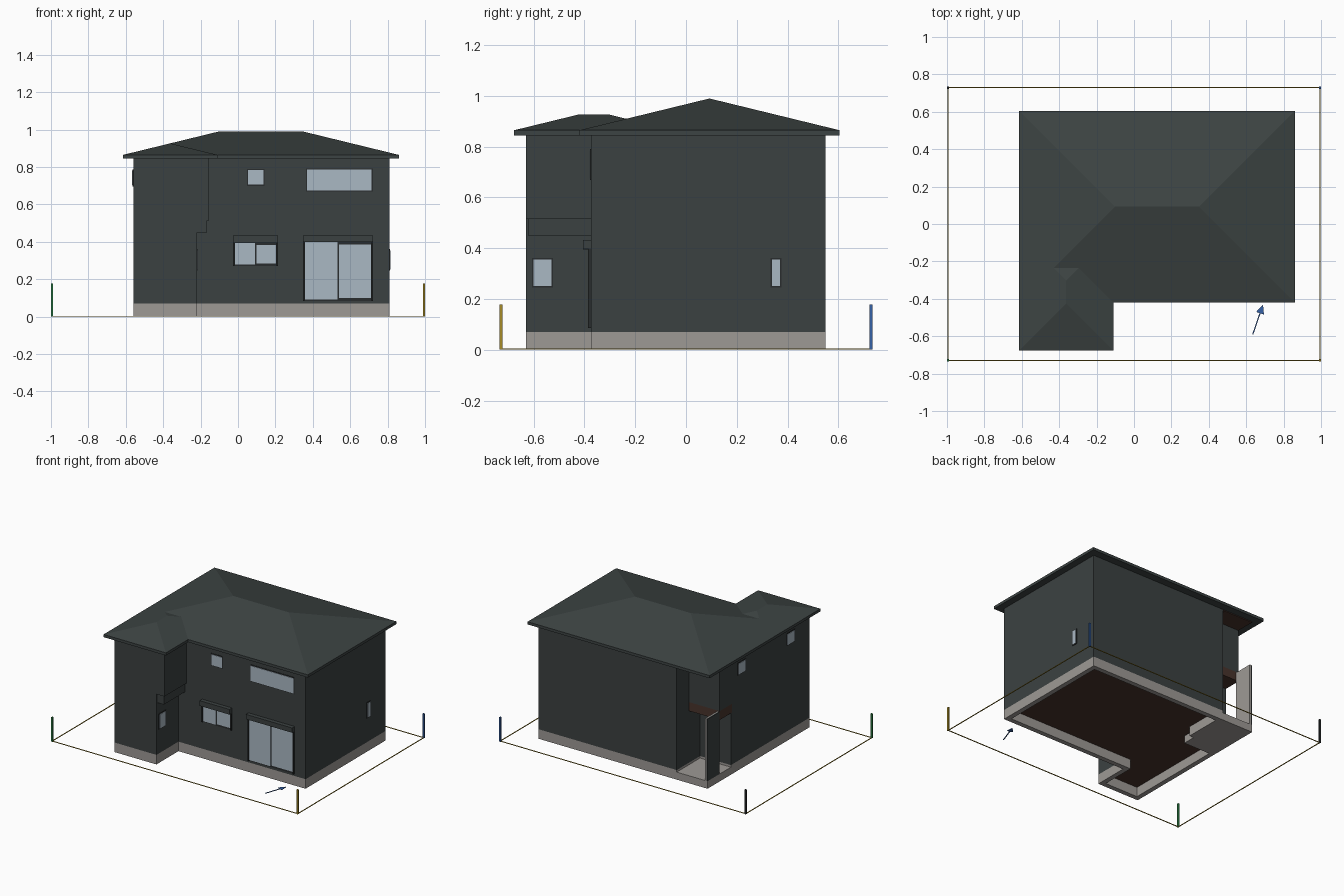
import bpy, bmesh, math
from mathutils import Vector

if "Cube" in bpy.data.objects:
    bpy.data.objects.remove(bpy.data.objects["Cube"])


def material(name, r, g, b):
    m = bpy.data.materials.new(name)
    m.diffuse_color = (r, g, b, 1)
    m.use_nodes = True
    m.node_tree.nodes["Principled BSDF"].inputs["Base Color"].default_value = m.diffuse_color
    return m


WALL = material("wall charcoal", .044, .053, .053)
ROOF = material("roof slate", .046, .057, .056)
GLASS = material("window glass", .40, .48, .55)
FRAME = material("frame black", .022, .025, .026)
STONE = material("concrete grey", .34, .32, .30)
BROWN = material("soffit brown", .065, .034, .025)
YELLOW = material("marker yellow", .38, .26, .02)
GREEN = material("marker green", .03, .26, .07)
BLUE = material("marker blue", .035, .12, .38)


def finish(name, bm, *mats):
    bmesh.ops.recalc_face_normals(bm, faces=bm.faces[:])
    me = bpy.data.meshes.new(name)
    bm.to_mesh(me)
    bm.free()
    ob = bpy.data.objects.new(name, me)
    bpy.context.collection.objects.link(ob)
    for m in mats:
        me.materials.append(m)
    return ob


def prism(name, pts, z0, z1, *mats, caps=True):
    """Extruded outline; a second material goes on downward faces."""
    bm = bmesh.new()
    base = bm.faces.new([bm.verts.new((x, y, z0)) for x, y in pts])
    ext = bmesh.ops.extrude_face_region(bm, geom=[base], use_keep_orig=True)["geom"]
    bmesh.ops.translate(bm, vec=(0, 0, z1 - z0),
                        verts=[v for v in ext if isinstance(v, bmesh.types.BMVert)])
    bmesh.ops.recalc_face_normals(bm, faces=bm.faces[:])
    if not caps:
        flat = [f for f in bm.faces if abs(f.normal.z) > .5]
        bmesh.ops.delete(bm, geom=flat, context='FACES_ONLY')
    elif len(mats) > 1:
        for f in bm.faces:
            f.material_index = 1 if f.normal.z < -.5 else 0
    return finish(name, bm, *mats)


def box(name, x0, x1, y0, y1, z0, z1, *mats):
    return prism(name, [(x0, y0), (x1, y0), (x1, y1), (x0, y1)], z0, z1, *mats)


# Floors: each outline has the front wing and the back-left porch notch
def outline(wing_x, porch_y):
    return [(-.56, -.63), (wing_x, -.63), (wing_x, -.375), (.81, -.375),
            (.81, .55), (-.31, .55), (-.31, porch_y), (-.56, porch_y)]


prism("lower_floor_walls", outline(-.22, .28), .07, .515, WALL, BROWN)
prism("upper_floor_walls", outline(-.155, .41), .515, .85, WALL)

# Hollow foundation ring
base = prism("foundation", outline(-.22, .28), 0, .07, STONE, caps=False)
ring = base.modifiers.new("thickness", 'SOLIDIFY')
ring.thickness, ring.offset, ring.use_even_offset = .035, -1, True

# Band below the wing overhang
box("wing_overhang_band", -.24, -.165, -.622, -.37, .45, .515, WALL)

# Porch: slab, screen wall with a light inner side, brown beam and soffit
box("porch_slab", -.56, -.31, .15, .55, 0, .055, STONE)
box("porch_screen_outer", -.56, -.552, .41, .55, .055, .51, WALL)
box("porch_screen_inner", -.552, -.54, .41, .55, .055, .51, STONE)
box("porch_beam", -.56, -.31, .27, .41, .45, .515, BROWN)
box("porch_soffit", -.56, -.31, .41, .55, .839, .845, BROWN)


# Hip roofs with equal slope
def hip_roof(name, x0, x1, y0, y1, slope=.244):
    h = min(x1 - x0, y1 - y0) / 2
    zr = .865 + h * slope
    cx, cy = (x0 + x1) / 2, (y0 + y1) / 2
    if x1 - x0 > y1 - y0:
        ridge = [(x0 + h, cy, zr), (x1 - h, cy, zr)]
    else:
        ridge = [(cx, y0 + h, zr), (cx, y1 - h, zr)]
    bm = bmesh.new()
    pts = [(x, y, z) for x in (x0, x1) for y in (y0, y1) for z in (.845, .865)]
    verts = [bm.verts.new(p) for p in pts + ridge]
    bmesh.ops.convex_hull(bm, input=verts)
    bmesh.ops.dissolve_limit(bm, angle_limit=.01, verts=bm.verts[:], edges=bm.edges[:])
    finish(name, bm, ROOF)


hip_roof("main_roof", -.615, .86, -.42, .605)
hip_roof("wing_roof", -.615, -.11, -.677, -.05)


# Plates laid on a wall: axis and side give the facing
def plate(name, axis, side, wall, a0, a1, z0, z1, depth, mat):
    p0, p1 = sorted((wall - side * .005, wall + side * depth))
    if axis == 'x':
        box(name, p0, p1, a0, a1, z0, z1, mat)
    else:
        box(name, a0, a1, p0, p1, z0, z1, mat)


def window(name, axis, side, wall, a0, a1, z0, z1, rim=.006):
    plate(name + "_frame", axis, side, wall, a0 - rim, a1 + rim, z0 - rim, z1 + rim, .003, FRAME)
    plate(name + "_glass", axis, side, wall, a0, a1, z0, z1, .006, GLASS)


window("upper_small_window", 'y', -1, -.375, .053, .137, .706, .784)
window("upper_wide_window", 'y', -1, -.375, .37, .715, .675, .786)
window("wing_side_window", 'x', 1, -.22, -.60, -.53, .252, .355)
window("right_slit_window", 'x', 1, .81, .338, .370, .252, .355)
for i, y in enumerate((.156, -.41)):
    window(f"left_window_{i}", 'x', -1, -.56, y - .042, y + .042, .703, .782)


# Sliding windows with a shutter box and side rails
def sliding(name, x0, x1, z0, z1):
    mid, w = (x0 + x1) / 2, -.375
    plate(name + "_frame", 'y', -1, w, x0, x1, z0, z1, .003, FRAME)
    plate(name + "_pane_left", 'y', -1, w, x0 + .011, mid - .003, z0 + .008, z1, .008, GLASS)
    plate(name + "_pane_right", 'y', -1, w, mid + .005, x1 - .011, z0 + .014, z1 - .013, .006, GLASS)
    plate(name + "_shutter_box", 'y', -1, w, x0, x1, z1, .433, .03, WALL)
    for s, x in (("left", x0), ("right", x1 - .009)):
        plate(f"{name}_rail_{s}", 'y', -1, w, x, x + .009, z0, z1, .012, FRAME)


sliding("kitchen_window", -.027, .214, .27, .395)
sliding("garden_door", .347, .722, .085, .398)

# Plot boundary: ground lines and coloured corner posts
for s, n in ((-1, "a"), (1, "b")):
    box("boundary_x_" + n, -.995, .995, s * .729 - .003, s * .729 + .003, 0, .004, YELLOW)
    box("boundary_y_" + n, s * .995 - .003, s * .995 + .003, -.729, .729, 0, .004, YELLOW)
for sx, sy, m, n in ((-1, -1, GREEN, "green"), (1, -1, YELLOW, "yellow"),
                     (1, 1, BLUE, "blue"), (-1, 1, FRAME, "black")):
    cx, cy = sx * .994, sy * .729
    box(n + "_post", cx - .006, cx + .006, cy - .006, cy + .006, 0, .178, m)

# Flat ground arrow
tail, tip = Vector((.635, -.59)), Vector((.69, -.43))
d = (tip - tail).normalized()
n = Vector((-d.y, d.x))
neck = tip - d * .05
prism("ground_arrow", [tail + n * .003, tail - n * .003, neck - n * .003, neck - n * .022,
                       tip, neck + n * .022, neck + n * .003], 0, .004, BLUE)
